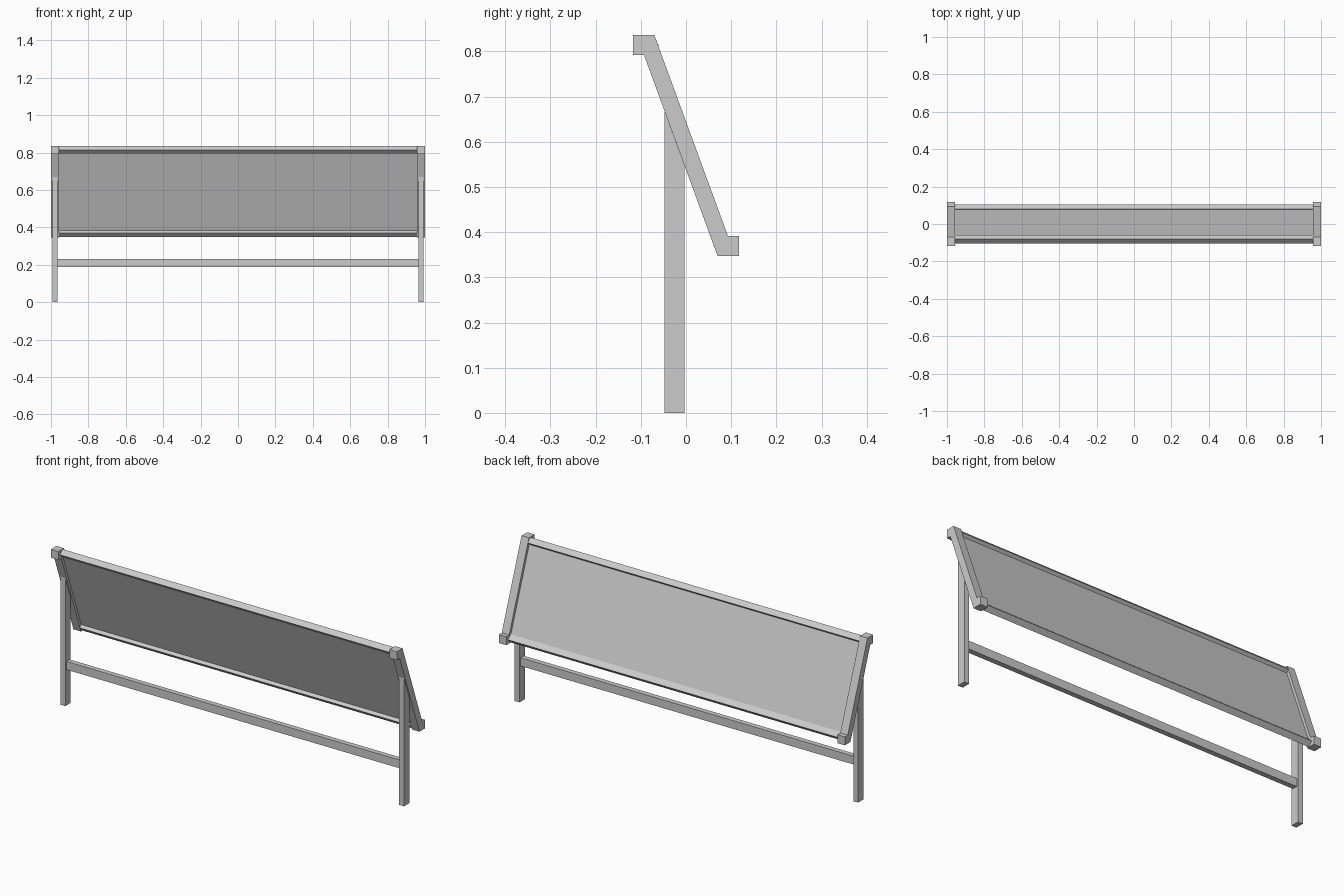
import bpy, bmesh

if "Cube" in bpy.data.objects:
    bpy.data.objects.remove(bpy.data.objects["Cube"])


def extrude_x(name, profile, x0, x1):
    """Prism with a (y, z) profile running from x0 to x1."""
    bm = bmesh.new()
    face = bm.faces.new([bm.verts.new((x0, y, z)) for y, z in profile])
    res = bmesh.ops.extrude_face_region(bm, geom=[face])
    verts = [g for g in res["geom"] if isinstance(g, bmesh.types.BMVert)]
    bmesh.ops.translate(bm, verts=verts, vec=(x1 - x0, 0, 0))
    bmesh.ops.recalc_face_normals(bm, faces=bm.faces[:])
    mesh = bpy.data.meshes.new(name)
    bm.to_mesh(mesh)
    bm.free()
    obj = bpy.data.objects.new(name, mesh)
    bpy.context.collection.objects.link(obj)
    return obj


def mirrored(obj):
    obj.modifiers.new("Mirror", 'MIRROR').use_axis = (True, False, False)
    return obj


# Slanted end frames with a squared block at each end
end_profile = [(-0.117, 0.836), (-0.070, 0.836), (0.093, 0.391), (0.117, 0.391),
               (0.117, 0.347), (0.070, 0.347), (-0.093, 0.792), (-0.117, 0.792)]
mirrored(extrude_x("end_frame", end_profile, 0.957, 1.0))

# Legs, cut to the slope of the end frames
leg_profile = [(-0.048, 0), (-0.003, 0), (-0.003, 0.546), (-0.048, 0.669)]
mirrored(extrude_x("leg", leg_profile, 0.965, 0.993))

# Lower stretcher between the legs
extrude_x("stretcher", [(-0.039, 0.187), (-0.012, 0.187), (-0.012, 0.230), (-0.039, 0.230)],
          -0.965, 0.965)

# Diamond-section rails along the top and bottom of the panel
r = 0.0215
rails = {"top_rail": (-0.0815, 0.8135), "bottom_rail": (0.0815, 0.3695)}
for name, (y, z) in rails.items():
    extrude_x(name, [(y - r, z), (y, z - r), (y + r, z), (y, z + r)], -0.957, 0.957)

# Thin slanted panel spanning between the rails
(ty, tz), (by, bz) = rails.values()
ny, nz = 0.939 * 0.004, 0.344 * 0.004
extrude_x("panel", [(ty - ny, tz - nz), (ty + ny, tz + nz), (by + ny, bz + nz), (by - ny, bz - nz)],
          -0.957, 0.957)
